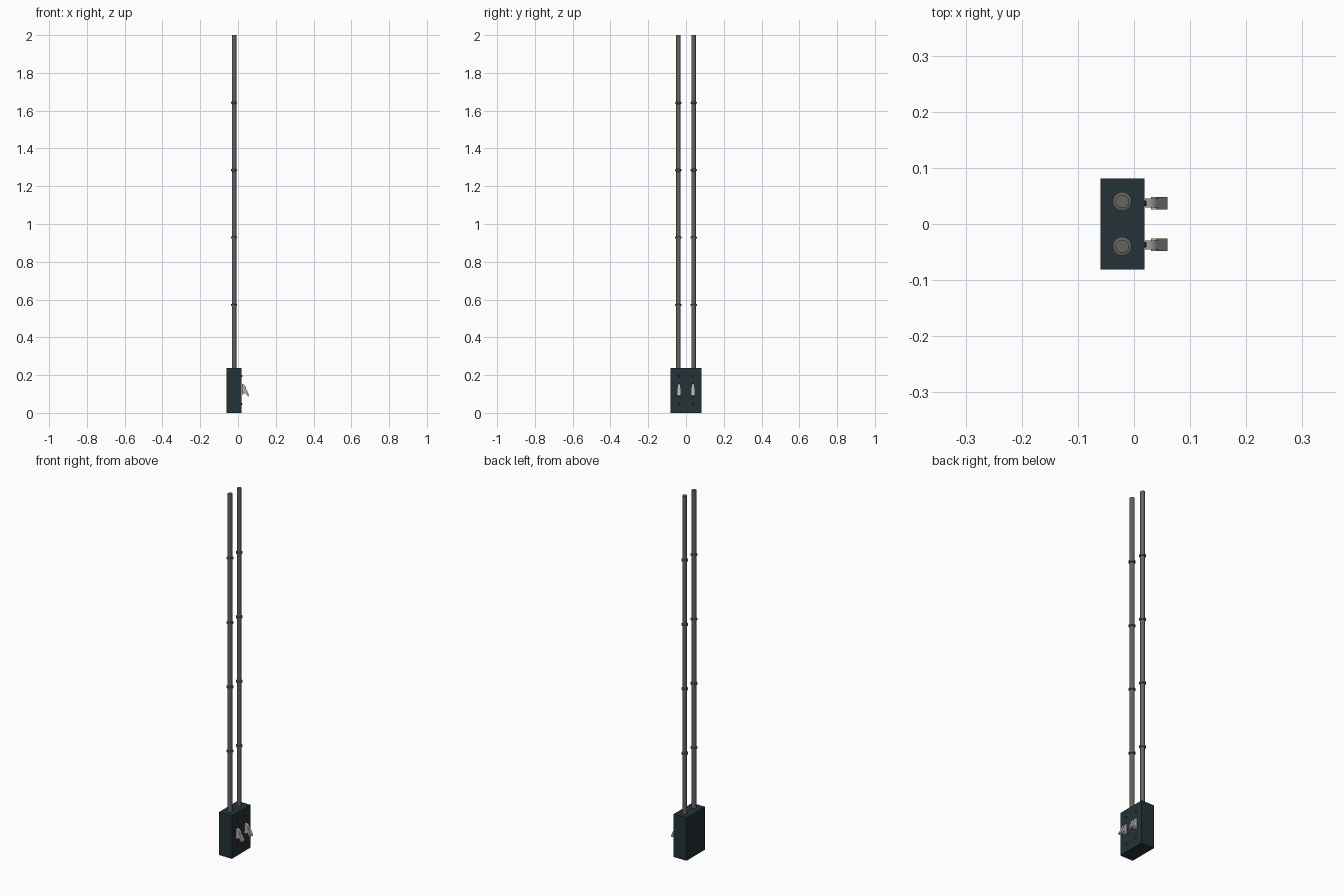
import bpy, bmesh, math

if "Cube" in bpy.data.objects:
    bpy.data.objects.remove(bpy.data.objects["Cube"])


def material(name, rgb):
    m = bpy.data.materials.new(name)
    m.diffuse_color = (*rgb, 1)
    m.use_nodes = True
    m.node_tree.nodes["Principled BSDF"].inputs["Base Color"].default_value = m.diffuse_color
    return m


DARK = material("dark_enclosure", (0.018, 0.032, 0.038))
PIPE = material("pipe_metal", (0.13, 0.125, 0.115))
LEVER = material("lever_metal", (0.45, 0.44, 0.42))


def finish(bm, name, mat, smooth=True):
    bmesh.ops.recalc_face_normals(bm, faces=bm.faces)
    me = bpy.data.meshes.new(name)
    bm.to_mesh(me)
    bm.free()
    ob = bpy.data.objects.new(name, me)
    bpy.context.collection.objects.link(ob)
    me.materials.append(mat)
    if smooth:
        bpy.ops.object.select_all(action='DESELECT')
        ob.select_set(True)
        bpy.context.view_layer.objects.active = ob
        bpy.ops.object.shade_smooth_by_angle(angle=math.radians(35))
    return ob


def lathe(name, profile, loc, mat, sides=24, axis='Z'):
    """Closed solid turned from (radius, height) points."""
    bm = bmesh.new()
    rings = []
    for r, h in profile:
        ring = []
        for i in range(sides):
            a = 2 * math.pi * i / sides
            c, s = r * math.cos(a), r * math.sin(a)
            ring.append(bm.verts.new((c, s, h) if axis == 'Z' else (h, c, s)))
        rings.append(ring)
    for lo, hi in zip(rings, rings[1:]):
        for i in range(sides):
            j = (i + 1) % sides
            bm.faces.new((lo[i], lo[j], hi[j], hi[i]))
    bm.faces.new(rings[0])
    bm.faces.new(rings[-1])
    ob = finish(bm, name, mat)
    ob.location = loc
    return ob


def extrude_y(name, points, y, width, mat):
    """Side profile in x-z, extruded across y."""
    bm = bmesh.new()
    face = bm.faces.new([bm.verts.new((x, y - width / 2, z)) for x, z in points])
    out = bmesh.ops.extrude_face_region(bm, geom=[face])
    verts = [v for v in out["geom"] if isinstance(v, bmesh.types.BMVert)]
    bmesh.ops.translate(bm, verts=verts, vec=(0, width, 0))
    return finish(bm, name, mat)


# Switch box
extrude_y("switch_box", [(-0.06, 0), (0.019, 0), (0.019, 0.238), (-0.06, 0.238)],
          0, 0.162, DARK)

# Rounded switch hub and the paddle hanging out of it
hub = [(0.015 + 0.029 * math.cos(a), 0.125 + 0.029 * math.sin(a))
       for a in (math.radians(-80 + 16 * i) for i in range(11))]
paddle = [(0.030, 0.130), (0.040, 0.133), (0.060, 0.092), (0.053, 0.087), (0.030, 0.118)]

for side, tag in ((-1, "left"), (1, "right")):
    # Conduit pipe with its couplings and box fitting
    y = 0.04 * side
    lathe("conduit_pipe_" + tag, [(0.012, 0.23), (0.012, 2.0)], (-0.021, y, 0), PIPE)
    for i in range(4):
        lathe(f"pipe_coupling_{tag}_{i + 1}",
              [(0.012, -0.006), (0.017, -0.004), (0.017, 0.004), (0.012, 0.006)],
              (-0.021, y, 0.571 + 0.357 * i), PIPE)

    # Toggle lever
    y = 0.037 * side
    extrude_y("switch_hub_" + tag, hub, y, 0.016, LEVER)
    extrude_y("switch_paddle_" + tag, paddle, y, 0.022, LEVER)

    # Cover screws
    for z, pos in ((0.048, "lower"), (0.195, "upper")):
        lathe(f"cover_screw_{pos}_{tag}",
              [(0.005, -0.002), (0.005, 0.002), (0.003, 0.0035)],
              (0.019, y, z), DARK, 12, 'X')
